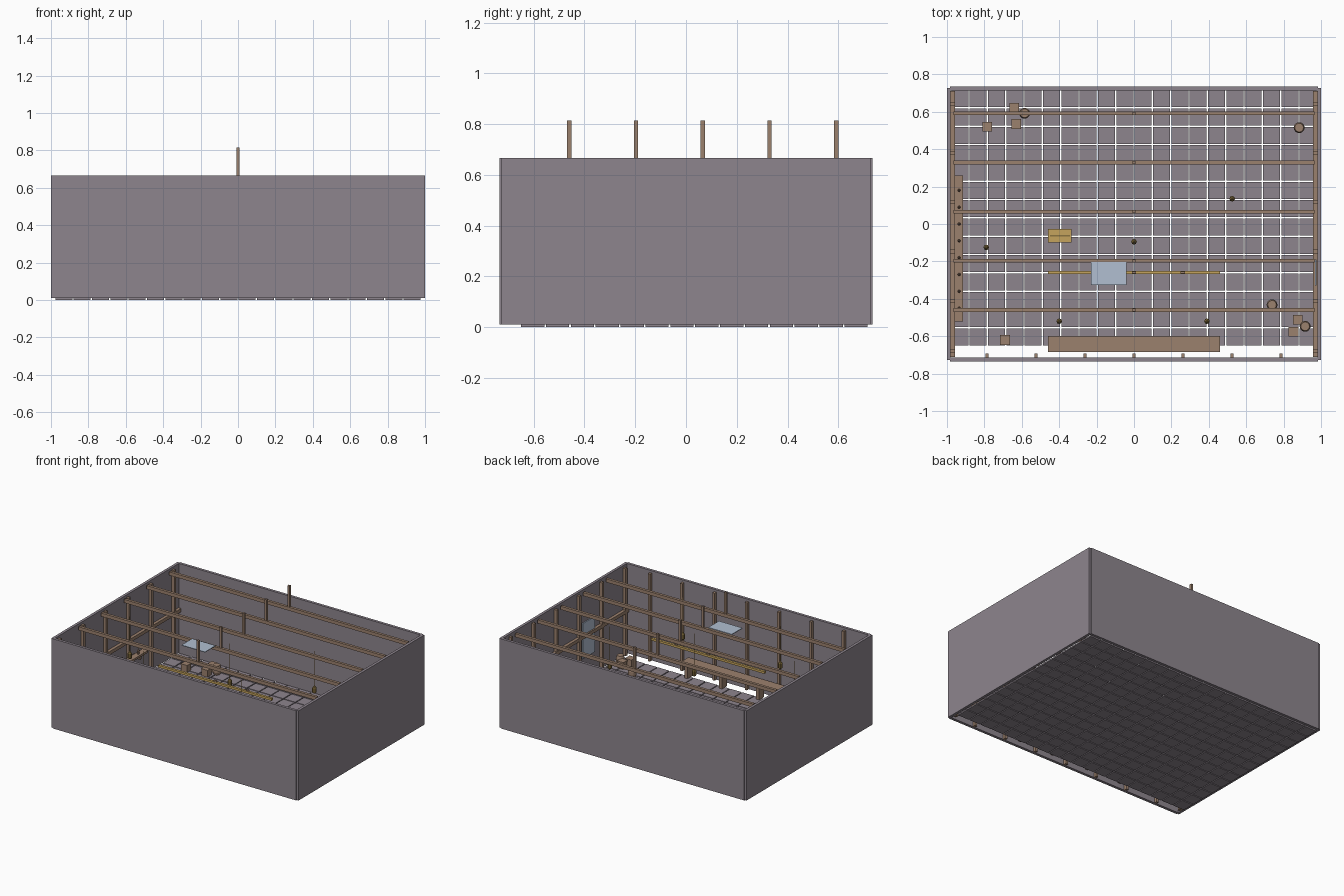
import bpy, math
from mathutils import Vector

cube = bpy.data.objects.get("Cube")
if cube:
    bpy.data.objects.remove(cube)


def material(name, r, g, b):
    m = bpy.data.materials.new(name)
    m.use_nodes = True
    m.diffuse_color = (r, g, b, 1)
    m.node_tree.nodes["Principled BSDF"].inputs["Base Color"].default_value = (r, g, b, 1)
    return m


stone = material("grey_stone", .27, .235, .27)
wood = material("brown_wood", .33, .22, .155)
brass = material("brass", .56, .37, .11)
dark_brass = material("dark_brass", .25, .17, .05)
glass = material("pale_glass", .44, .52, .64)


def finish(name, verts, faces, mat):
    me = bpy.data.meshes.new(name)
    me.from_pydata(verts, [], faces)
    me.materials.append(mat)
    ob = bpy.data.objects.new(name, me)
    bpy.context.collection.objects.link(ob)
    return ob


def boxes(name, mat, spans):
    """One object from a list of (x0, x1, y0, y1, z0, z1) boxes."""
    verts, faces = [], []
    quads = ((0, 1, 3, 2), (4, 6, 7, 5), (0, 4, 5, 1), (2, 3, 7, 6), (0, 2, 6, 4), (1, 5, 7, 3))
    for x0, x1, y0, y1, z0, z1 in spans:
        n = len(verts)
        verts += [(x, y, z) for x in (x0, x1) for y in (y0, y1) for z in (z0, z1)]
        faces += [tuple(n + i for i in q) for q in quads]
    return finish(name, verts, faces, mat)


def lathe(name, mat, centre, profile, sides=12):
    """Turned part from (radius, height) pairs."""
    verts, faces = [], []
    for r, z in profile:
        for i in range(sides):
            a = math.tau * i / sides
            verts.append(Vector(centre) + Vector((r * math.cos(a), r * math.sin(a), z)))
    for k in range(len(profile) - 1):
        for i in range(sides):
            j = (i + 1) % sides
            faces.append((k * sides + i, k * sides + j, (k + 1) * sides + j, (k + 1) * sides + i))
    top = (len(profile) - 1) * sides
    faces += [tuple(reversed(range(sides))), tuple(range(top, top + sides))]
    return finish(name, verts, faces, mat)


FLOOR, TOP, HX, HY = .01, .667, 1.0, .735

# Paved floor with open joints
pitch, half = .098, .0457
boxes("floor_tiles", stone, [
    (x - half, x + half, y - half, y + half, 0, FLOOR)
    for x in [(i - 9.5) * pitch for i in range(20)]
    for y in [-.604 + j * pitch for j in range(14)]])

# Outer walls
for side, s in (("front", -1), ("back", 1)):
    y0, y1 = sorted((s * HY, s * (HY - .02)))
    boxes(side + "_wall", stone, [(-.985, .985, y0, y1, FLOOR, TOP)])
for side, s in (("right", -1), ("left", 1)):
    x0, x1 = sorted((s * HX, s * (HX - .02)))
    boxes(side + "_wall", stone, [(x0, x1, -.728, .728, FLOOR, TOP)])

# Roof beams with king posts
beam_y = [-.46 + i * .263 for i in range(5)]
boxes("roof_beams", wood, [(-.965, .965, y - .01, y + .01, .635, .66) for y in beam_y])
boxes("king_posts", wood, [(-.008, .008, y - .008, y + .008, .66, .815) for y in beam_y])

# Wall posts and side rails
boxes("front_wall_posts", wood, [
    (x - .009, x + .009, -.715, -.693, FLOOR, .65) for x in [i * .262 for i in range(-3, 4)]])
post_y = [-.68] + [-.41 + i * .263 for i in range(5)]
for side, s in (("right", -1), ("left", 1)):
    x0, x1 = sorted((s * .98, s * .958))
    boxes(side + "_wall_posts", wood, [(x0, x1, y - .01, y + .01, FLOOR, .65) for y in post_y])
    boxes(side + "_wall_rail", wood, [(x0, x1, -.71, .71, .32, .345)])

# Hanging rail and glass panes
boxes("hanging_rail", brass, [(-.46, .46, -.268, -.25, .42, .436)])
boxes("rail_brackets", wood, [(x - .012, x + .012, -.264, -.254, .436, .445) for x in (0, .26)])
boxes("roof_pane", glass, [(-.23, -.04, -.325, -.202, .662, .667)])
boxes("wall_pane", glass, [(.968, .975, -.33, -.19, .17, .43)])

# Serving counter
boxes("counter", wood, [(-.46, .46, -.685, -.6, .115, .13)] + [
    (x - .012, x + .012, -.67, -.615, FLOOR, .115) for x in (-.43, -.15, .15, .43)])

# Wall shelf with bottles
boxes("wall_shelf", wood, [(-.958, -.913, -.52, .26, .205, .22)] + [
    (-.98, -.92, y - .008, y + .008, .18, .205) for y in (-.45, -.13, .19)])
for i in range(8):
    lathe("shelf_bottle", wood, (-.935, -.45 + i * .09, .22),
          [(.008, 0), (.008, .025), (.003, .033), (.003, .045)], 8)

# Brass chest with dark strap
boxes("chest", brass, [(-.46, -.333, -.1, -.026, FLOOR, .075)])
boxes("chest_strap", dark_brass, [(-.45, -.343, -.066, -.06, .075, .077)])

# Hanging lanterns
for x, y in ((.525, .135), (0, -.095), (-.79, -.125), (-.4, -.52), (.39, -.52)):
    lathe("lantern_rod", brass, (x, y, .39), [(.002, 0), (.002, .26)], 6)
    lathe("lantern", dark_brass, (x, y, .34),
          [(.006, 0), (.015, .008), (.015, .04), (.004, .055)], 8)

# Crates with raised lids
for x, y in ((-.64, .62), (-.785, .52), (-.63, .535), (-.69, -.62), (.875, -.512), (.853, -.576)):
    boxes("crate", wood, [(x - .023, x + .023, y - .023, y + .023, FLOOR, .058),
                          (x - .026, x + .026, y - .026, y + .026, .054, .062)])

# Barrels
for x, y in ((-.585, .592), (.883, .515), (.738, -.432), (.915, -.547)):
    lathe("barrel", wood, (x, y, FLOOR), [(.022, 0), (.029, .02), (.029, .045), (.023, .068)], 16)
